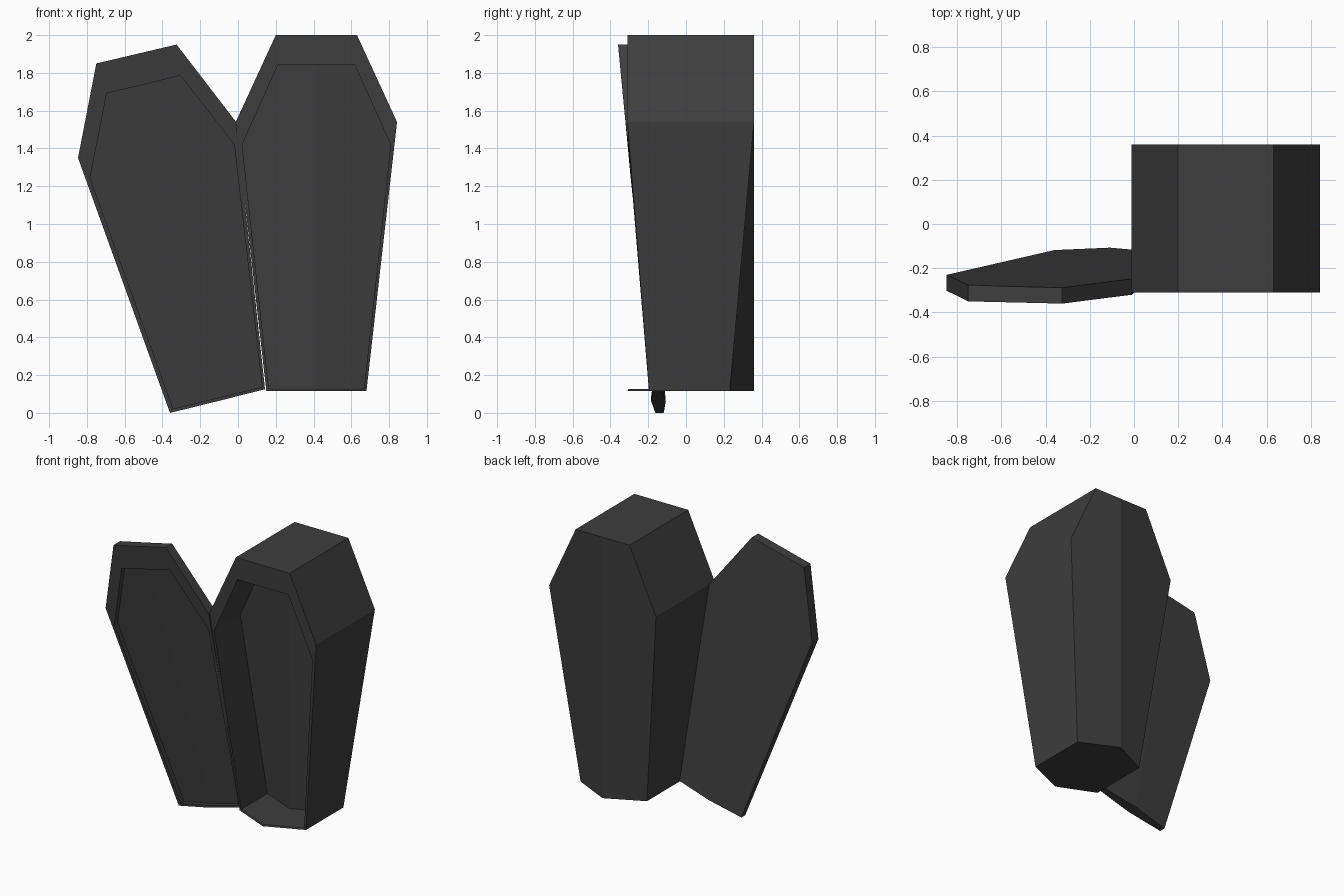
import bpy, bmesh

if "Cube" in bpy.data.objects:
    bpy.data.objects.remove(bpy.data.objects["Cube"])

charcoal = bpy.data.materials.new("charcoal")
charcoal.diffuse_color = (0.048, 0.048, 0.048, 1)
charcoal.use_nodes = True
charcoal.node_tree.nodes["Principled BSDF"].inputs["Base Color"].default_value = charcoal.diffuse_color


def hollow_hex(name, outline, front_y, back_y, inner, inner_y, depth):
    """Tapered six-sided body with a recessed front.
    Each ring runs: top middle, top right, right shoulder, bottom right,
    bottom middle, bottom left, left shoulder, top left."""
    bm = bmesh.new()

    def ring(points, ys):
        return [bm.verts.new((x, y, z)) for (x, z), y in zip(points, ys)]

    back = ring(outline, back_y)
    front = ring(outline, front_y)
    rim = ring(inner, inner_y)
    recess = ring(inner, [y + depth for y in inner_y])
    # outer walls, rim and recess walls
    for a, b in ((back, front), (front, rim), (rim, recess)):
        for i in range(8):
            j = (i + 1) % 8
            bm.faces.new((a[i], a[j], b[j], b[i]))
    # back and recess floor, each in two halves
    for r in (back, recess):
        bm.faces.new(r[0:5])
        bm.faces.new(r[4:8] + r[0:1])
    bmesh.ops.recalc_face_normals(bm, faces=bm.faces)
    mesh = bpy.data.meshes.new(name)
    bm.to_mesh(mesh)
    bm.free()
    mesh.materials.append(charcoal)
    obj = bpy.data.objects.new(name, mesh)
    bpy.context.collection.objects.link(obj)
    return obj


def mirrored(half, cx):
    """Full ring from the right half: half width and height per point."""
    right = [(cx + w, z) for w, z in half]
    left = [(cx - w, z) for w, z in reversed(half[1:4])]
    return right + left


# Deep box
hollow_hex(
    "coffin_box",
    mirrored([(0, 2.0), (0.215, 2.0), (0.427, 1.54), (0.265, 0.115), (0, 0.115)], 0.415),
    [-0.31, -0.31, -0.31, -0.195, -0.31, -0.195, -0.31, -0.31],
    [0.36, 0.36, 0.36, 0.232, 0.36, 0.232, 0.36, 0.36],
    mirrored([(0, 1.843), (0.203, 1.843), (0.393, 1.42), (0.252, 0.126), (0, 0.126)], 0.415),
    [-0.31, -0.31, -0.305, -0.197, -0.305, -0.197, -0.305, -0.31],
    0.30)

# Thin lid leaning beside the box
hollow_hex(
    "coffin_lid",
    [(-0.537, 1.90), (-0.325, 1.95), (-0.01, 1.54), (0.143, 0.125),
     (-0.108, 0.062), (-0.36, 0.0), (-0.847, 1.35), (-0.75, 1.85)],
    [-0.355, -0.36, -0.32, -0.175, -0.185, -0.162, -0.302, -0.35],
    [-0.283, -0.288, -0.248, -0.13, -0.107, -0.118, -0.23, -0.276],
    [(-0.50, 1.738), (-0.305, 1.787), (-0.02, 1.42), (0.128, 0.138),
     (-0.106, 0.08), (-0.343, 0.022), (-0.783, 1.245), (-0.695, 1.692)],
    [-0.339, -0.344, -0.309, -0.177, -0.186, -0.164, -0.293, -0.335],
    0.035)
